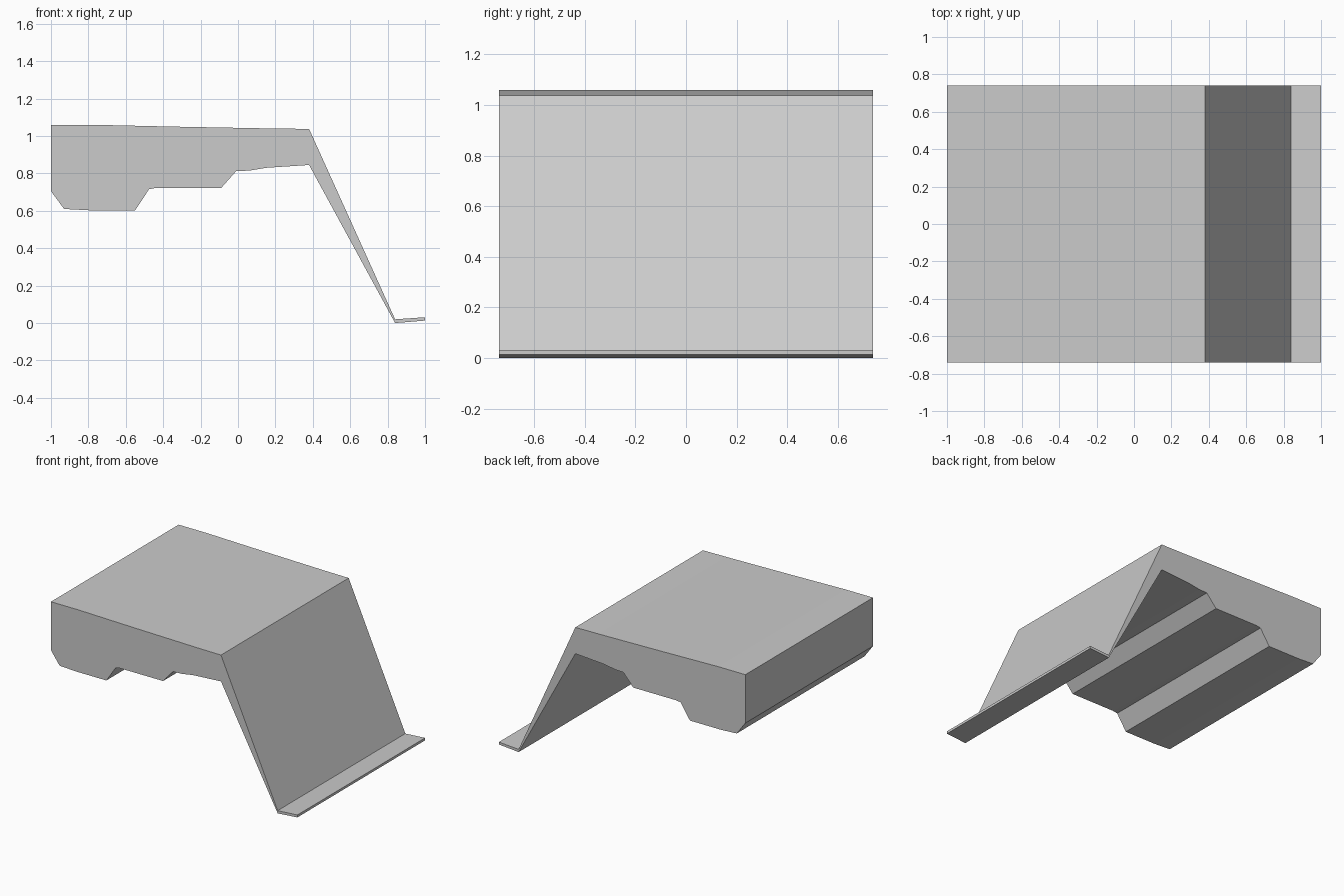
import bpy
import bmesh

if "Cube" in bpy.data.objects:
    bpy.data.objects.remove(bpy.data.objects["Cube"])

HALF_WIDTH = 0.74

# Side outline (x, z): upper surface left to right, then underside right to left
top = [(-1, 1.06), (-0.78, 1.06), (-0.34, 1.05), (0.19, 1.04), (0.38, 1.038),
       (0.84, 0.02), (1, 0.031)]
underside = [(1, 0.013), (0.84, 0.0), (0.38, 0.845), (0.15, 0.83),
             (0.06, 0.815), (-0.01, 0.812), (-0.09, 0.722), (-0.44, 0.722),
             (-0.475, 0.716), (-0.55, 0.603), (-0.80, 0.603), (-0.93, 0.61),
             (-1, 0.705)]


def extrude_outline(name, outline, half_width):
    """Sweep a closed x-z outline across the full width in y."""
    bm = bmesh.new()
    face = bm.faces.new([bm.verts.new((x, -half_width, z)) for x, z in outline])
    result = bmesh.ops.extrude_face_region(bm, geom=[face], use_keep_orig=True)
    moved = [g for g in result["geom"] if isinstance(g, bmesh.types.BMVert)]
    bmesh.ops.translate(bm, verts=moved, vec=(0, 2 * half_width, 0))
    bmesh.ops.recalc_face_normals(bm, faces=bm.faces[:])
    mesh = bpy.data.meshes.new(name)
    bm.to_mesh(mesh)
    bm.free()
    obj = bpy.data.objects.new(name, mesh)
    bpy.context.collection.objects.link(obj)
    return obj


# Stepped deck with its sloping bank and thin foot strip
extrude_outline("stepped_bank", top + underside, HALF_WIDTH)
